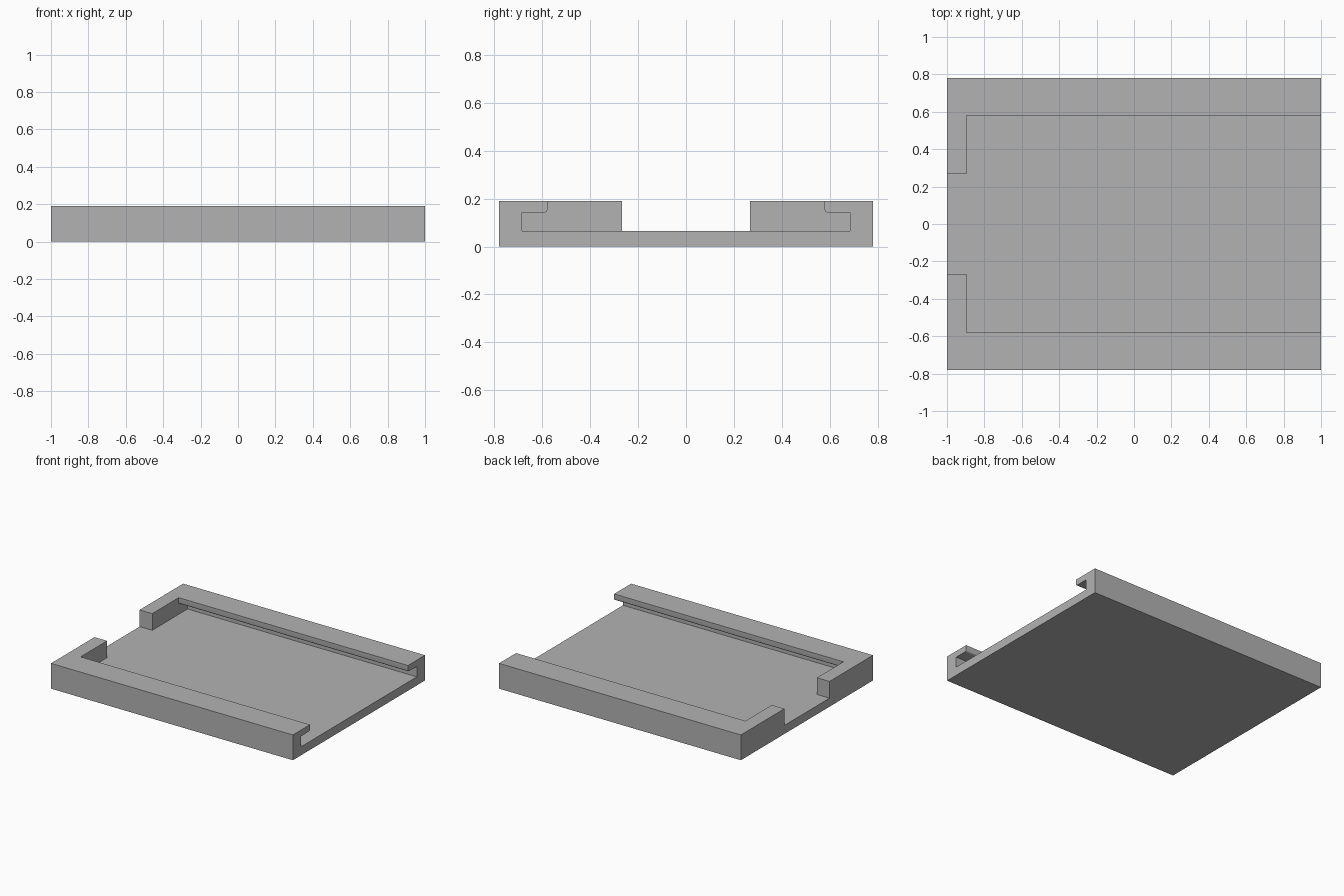
import bpy
import bmesh
from math import sin, cos, pi, radians

cube = bpy.data.objects.get("Cube")
if cube:
    bpy.data.objects.remove(cube, do_unlink=True)

# Main dimensions
HALF_X, HALF_Y, TOP = 1.0, 0.78, 0.189
FLOOR, SLOT_TOP = 0.064, 0.142
GAP_Y, LIP_Y, SLOT_Y = 0.267, 0.579, 0.684
END_X = -0.896
ROUND = 0.012

grey = bpy.data.materials.new("plain grey")
grey.use_nodes = True
colour = (0.45, 0.45, 0.45, 1.0)
grey.diffuse_color = colour
grey.node_tree.nodes["Principled BSDF"].inputs["Base Color"].default_value = colour


def extrude_profile(name, half, x0, x1):
    """Mirror a half profile of (y, z) points in y and extrude it along x."""
    points = half + [(-y, z) for y, z in reversed(half)]
    bm = bmesh.new()
    face = bm.faces.new([bm.verts.new((x0, y, z)) for y, z in points])
    result = bmesh.ops.extrude_face_region(bm, geom=[face])
    moved = [v for v in result["geom"] if isinstance(v, bmesh.types.BMVert)]
    bmesh.ops.translate(bm, verts=moved, vec=(x1 - x0, 0, 0))
    bmesh.ops.recalc_face_normals(bm, faces=bm.faces)
    mesh = bpy.data.meshes.new(name)
    bm.to_mesh(mesh)
    bm.free()
    mesh.materials.append(grey)
    obj = bpy.data.objects.new(name, mesh)
    bpy.context.collection.objects.link(obj)
    return obj


# Tray block with the narrow gap running through its end wall
tray = extrude_profile("slotted_tray", [
    (HALF_Y, 0), (HALF_Y, TOP), (GAP_Y, TOP), (GAP_Y, FLOOR)], -HALF_X, HALF_X)

# Undercut channel, open at one end, with a rounded lower edge on each lip
lip_arc = [(LIP_Y + ROUND * (1 - sin(a)), SLOT_TOP + ROUND * (1 - cos(a)))
           for a in (i * pi / 8 for i in range(5))]
channel = extrude_profile("channel_cutter", [
    (SLOT_Y, FLOOR), (SLOT_Y, SLOT_TOP)] + lip_arc + [(LIP_Y, TOP + 0.1)],
    END_X, HALF_X + 0.1)
channel.hide_render = True

cut = tray.modifiers.new("channel", "BOOLEAN")
cut.operation = "DIFFERENCE"
cut.solver = "EXACT"
cut.object = channel

bpy.ops.object.select_all(action="DESELECT")
tray.select_set(True)
bpy.context.view_layer.objects.active = tray
bpy.ops.object.modifier_apply(modifier=cut.name)
bpy.data.objects.remove(channel, do_unlink=True)
bpy.ops.object.shade_smooth_by_angle(angle=radians(30))
